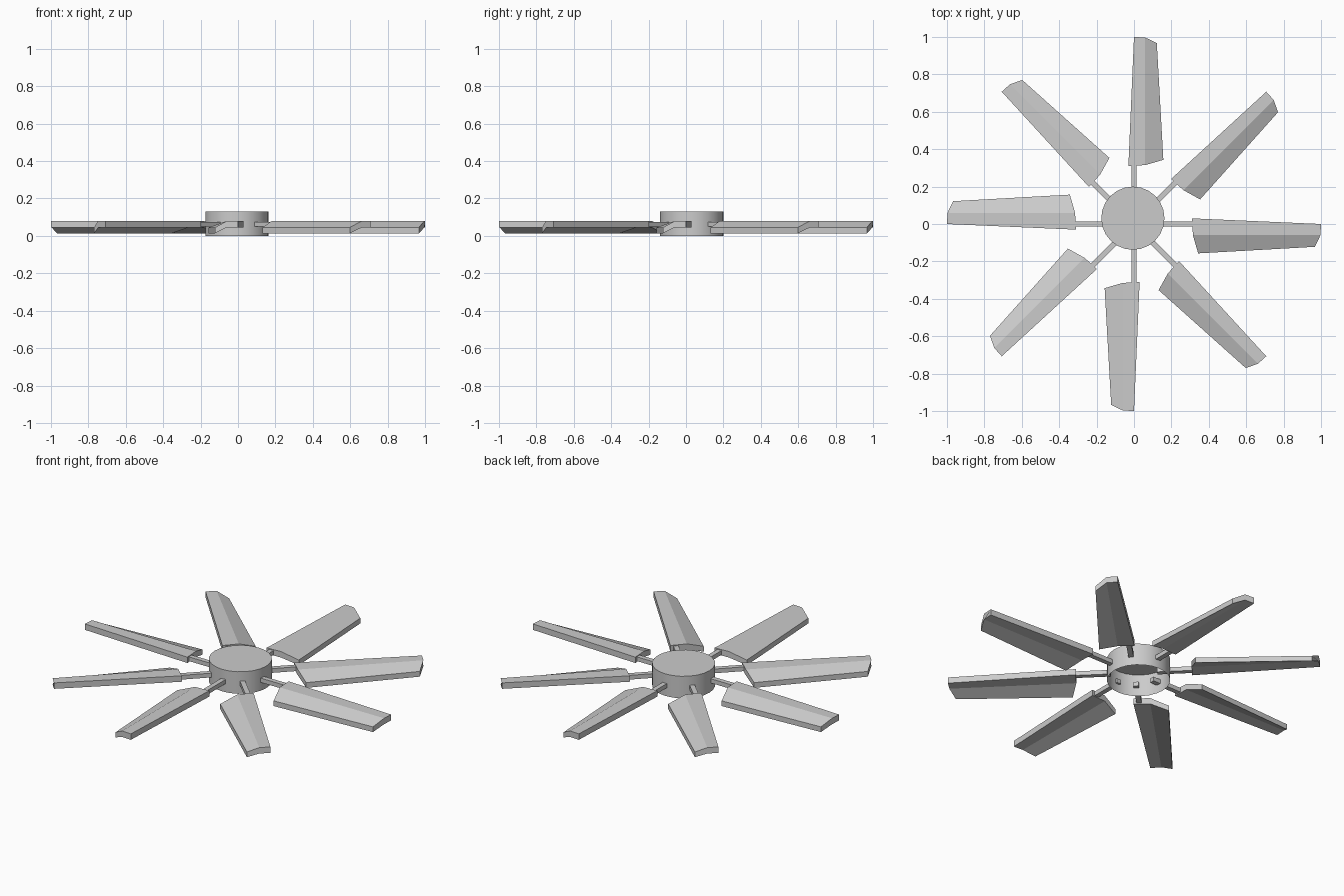
import bpy, bmesh
from math import pi
from mathutils import Matrix

if "Cube" in bpy.data.objects:
    bpy.data.objects.remove(bpy.data.objects["Cube"])


def make_object(name, bm, matrix=None):
    bmesh.ops.recalc_face_normals(bm, faces=bm.faces)
    mesh = bpy.data.meshes.new(name)
    bm.to_mesh(mesh)
    bm.free()
    ob = bpy.data.objects.new(name, mesh)
    bpy.context.collection.objects.link(ob)
    if matrix:
        ob.matrix_world = matrix
    return ob


def loft(bm, root, tip):
    """Closed solid between two matching end profiles."""
    a = [bm.verts.new(p) for p in root]
    b = [bm.verts.new(p) for p in tip]
    n = len(a)
    bm.faces.new(a)
    bm.faces.new(b[::-1])
    for i in range(n):
        j = (i + 1) % n
        bm.faces.new((a[i], b[i], b[j], a[j]))


def blade_section(leading, ridge, trailing):
    """Flat leading strip, then a strip sloping down to the trailing edge."""
    (lx, ly), (rx, ry), (tx, ty) = leading, ridge, trailing
    return [(lx, ly, 0.08), (rx, ry, 0.08), (tx, ty, 0.045),
            (tx, ty, 0.014), (rx, ry, 0.045), (lx, ly, 0.045)]


def rod_section(y, h=0.014):
    return [(-h, y, 0.05), (h, y, 0.05), (h, y, 0.075), (-h, y, 0.075)]


# Hub: open-bottomed cap, slightly off centre
bm = bmesh.new()
bmesh.ops.create_cone(bm, cap_ends=True, segments=24, radius1=0.169, radius2=0.169,
                      depth=0.13, matrix=Matrix.Translation((-0.006, 0.031, 0.065)))
bottom = [f for f in bm.faces if f.calc_center_median().z < 0.01]
bmesh.ops.delete(bm, geom=bottom, context='FACES_ONLY')
hub = make_object("hub", bm)
bpy.context.view_layer.objects.active = hub
hub.select_set(True)
bpy.ops.object.shade_smooth_by_angle()

# Eight blades, each on a square rod reaching into the hub
for i in range(8):
    turn = Matrix.Rotation(-i * pi / 4, 4, 'Z')

    bm = bmesh.new()
    loft(bm, blade_section((-0.03, 0.31), (0.06, 0.315), (0.157, 0.343)),
         blade_section((0.0, 1.0), (0.06, 0.997), (0.122, 0.967)))
    make_object(f"blade_{i + 1}", bm, turn)

    bm = bmesh.new()
    loft(bm, rod_section(0.125), rod_section(0.33))
    make_object(f"rod_{i + 1}", bm, turn)
